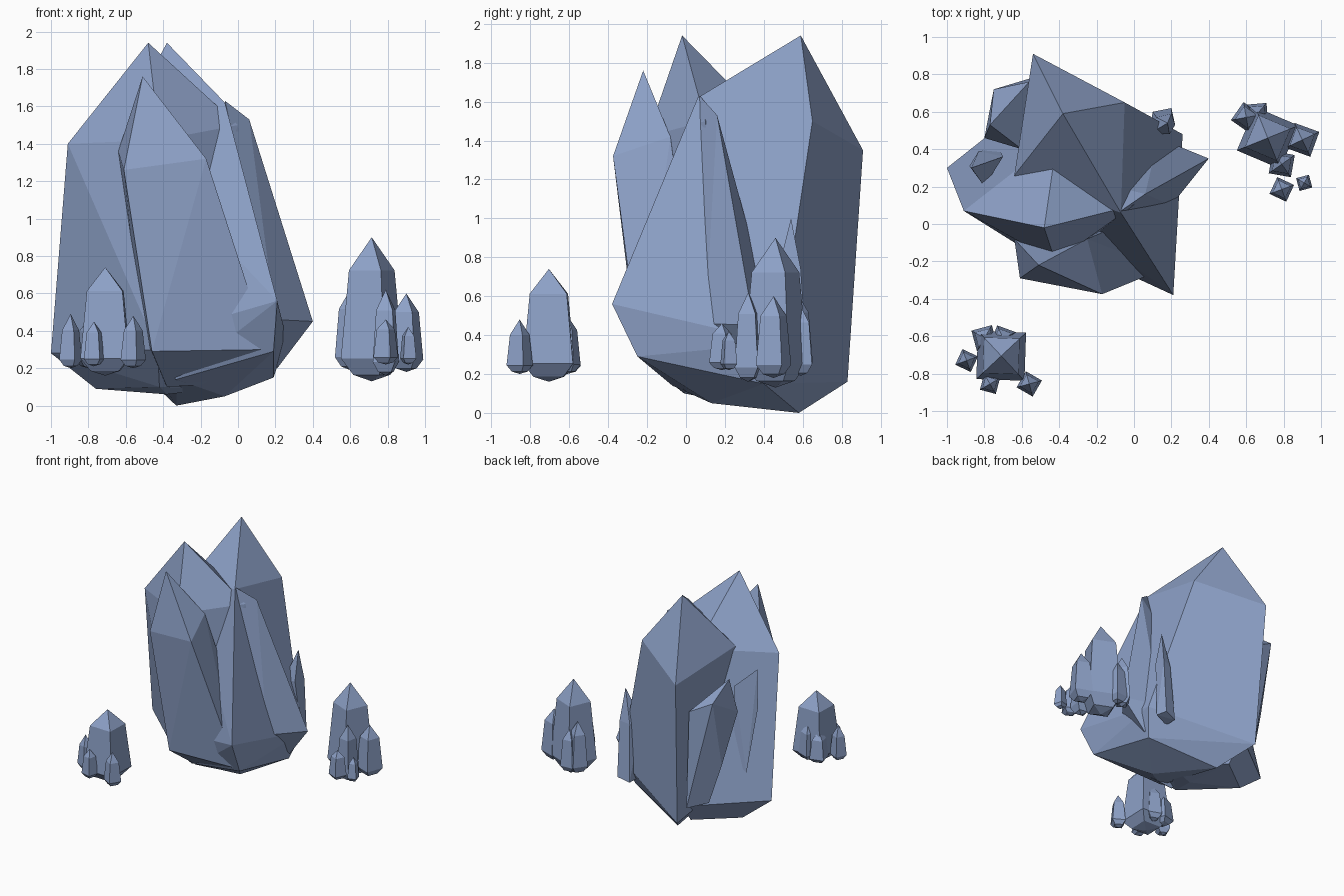
import bpy, bmesh, math

mat = bpy.data.materials.new("blue_crystal")
mat.diffuse_color = (0.27, 0.36, 0.58, 1)


def shard(name, *rings):
    """Flat-faced convex crystal spanning the given rings of points."""
    bm = bmesh.new()
    for ring in rings:
        for p in ring:
            bm.verts.new(p)
    res = bmesh.ops.convex_hull(bm, input=bm.verts[:])
    junk = [g for g in res["geom_interior"] if isinstance(g, bmesh.types.BMVert)]
    bmesh.ops.delete(bm, geom=junk, context='VERTS')
    bmesh.ops.dissolve_limit(bm, angle_limit=math.radians(4), verts=bm.verts[:], edges=bm.edges[:])
    bmesh.ops.recalc_face_normals(bm, faces=bm.faces[:])
    me = bpy.data.meshes.new(name)
    bm.to_mesh(me)
    bm.free()
    me.materials.append(mat)
    ob = bpy.data.objects.new(name, me)
    bpy.context.collection.objects.link(ob)
    return ob


def small_crystal(name, x, y, z0, z1, r, turn, shoulder=0.77):
    """Upright four-sided crystal: tip, shoulder, waist, foot, bottom."""
    h = z1 - z0

    def ring(rad, f):
        return [(x + rad * math.cos(math.radians(turn + 90 * i)),
                 y + rad * math.sin(math.radians(turn + 90 * i)), z0 + f * h) for i in range(4)]
    return shard(name, [(x, y, z1), (x, y, z0)], ring(r * 0.74, shoulder),
                 ring(r, 0.16), ring(r * 0.6, 0.045))


# Large crystals of the main cluster: tip, shoulder ring, waist ring, foot ring
shard("large_crystal_left",
      [(-.48, -.02, 1.94)],
      [(-.91, .07, 1.40), (-.42, -.20, 1.42), (0, .10, 1.50), (-.41, .46, 1.45)],
      [(-1.0, .30, .28), (-.43, -.23, .30), (.10, .20, .30), (-.47, .72, .25)],
      [(-.76, .34, .09), (-.42, -.01, .10), (-.12, .28, .09), (-.45, .58, .08), (-.38, .2, .06)])
shard("large_crystal_back",
      [(-.38, .59, 1.94)],
      [(-.05, .65, 1.50), (-.54, .91, 1.35), (-.64, .26, 1.46), (-.07, .06, 1.62)],
      [(.26, .48, .36), (-.50, .83, .16), (-.55, -.03, .34), (.21, -.38, .56)],
      [(.19, .40, .15), (-.33, .58, 0), (-.33, -.07, .14), (.19, -.25, .29), (-.07, .13, .05)])
shard("large_crystal_front",
      [(-.51, -.22, 1.76)],
      [(-.17, -.375, 1.32), (-.61, -.29, 1.26), (-.64, -.08, 1.36), (-.25, -.08, 1.42)],
      [(.16, -.24, .30), (-.46, -.25, .29), (-.52, .08, .40), (.05, .05, .40)],
      [(-.38, -.01, .10), (-.20, .0, .11)])
shard("slim_crystal_right",
      [(-.07, .07, 1.63)],
      [(.06, .16, 1.53), (-.10, .20, 1.30)],
      [(.40, .35, .45), (.20, .10, .46), (.13, .46, .43)],
      [(.21, .38, .20)])

# Small side growths on the main cluster
shard("growth_right",
      [(.18, .54, 1.0)],
      [(.20, .59, .74), (.19, .48, .76), (.08, .48, .74), (.12, .57, .72)],
      [(.20, .62, .28), (.22, .53, .28), (.10, .50, .25), (.10, .60, .25)])
shard("growth_back_left",
      [(-.77, .53, 1.32)],
      [(-.75, .72, 1.18), (-.80, .46, 1.03), (-.56, .76, 1.08), (-.60, .40, 1.10)],
      [(-.75, .60, .62), (-.55, .78, .28), (-.66, .64, .30), (-.50, .55, .30)])
shard("growth_left",
      [(-.87, .30, 1.34)],
      [(-.70, .36, 1.18), (-.88, .31, 1.02), (-.80, .20, 1.10)],
      [(-.83, .39, .50), (-.72, .40, .60), (-.76, .30, .60)])

# Front left cluster and right cluster: x, y, bottom, tip, radius, turn, shoulder
clusters = {
    "left_cluster": [
        (-.71, -.705, .16, .74, .182, 43, .78),
        (-.895, -.73, .20, .49, .065, 20, .70),
        (-.77, -.855, .21, .45, .062, 30, .75),
        (-.56, -.855, .20, .48, .070, 15, .72),
        (-.80, -.61, .20, .46, .080, 60, .75),
        (-.70, -.61, .20, .50, .075, 25, .75),
    ],
    "right_cluster": [
        (.715, .46, .13, .90, .178, 22, .77),
        (.90, .45, .18, .60, .100, 25, .76),
        (.79, .32, .16, .62, .085, 35, .76),
        (.60, .57, .19, .62, .083, 10, .76),
        (.66, .59, .19, .55, .075, 50, .76),
        (.79, .185, .22, .46, .070, 20, .78),
        (.91, .22, .22, .42, .050, 60, .76),
    ],
}
for group, items in clusters.items():
    for i, spec in enumerate(items):
        small_crystal(f"{group}_crystal_{i + 1}", *spec)
